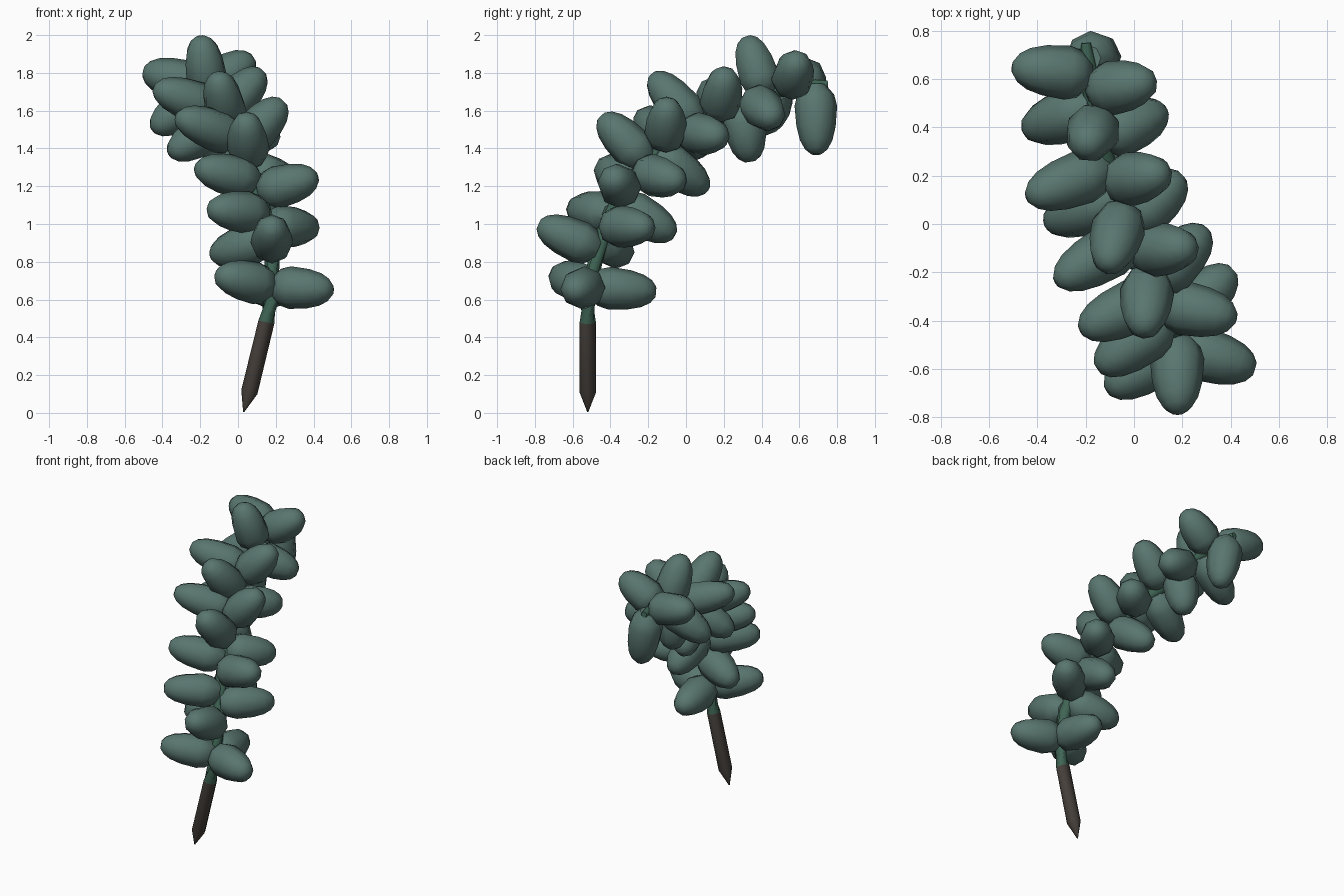
import bpy, bmesh, math
from mathutils import Vector

if "Cube" in bpy.data.objects:
    bpy.data.objects.remove(bpy.data.objects["Cube"])


def material(name, rgb):
    m = bpy.data.materials.new(name)
    m.diffuse_color = (*rgb, 1)
    m.use_nodes = True
    m.node_tree.nodes["Principled BSDF"].inputs["Base Color"].default_value = m.diffuse_color
    return m


leaf_mat = material("leaf_green", (0.10, 0.18, 0.16))
stem_mat = material("stem_green", (0.05, 0.13, 0.09))
bark_mat = material("bark_brown", (0.06, 0.05, 0.042))


def tube(name, rings, sides, mats, pick=lambda c: 0):
    """Skin a list of (centre, direction, radius) rings and cap both ends."""
    bm = bmesh.new()
    loops = []
    for c, d, r in rings:
        q = d.to_track_quat('Z', 'Y')
        loops.append([bm.verts.new(c + q @ Vector((r * math.cos(a), r * math.sin(a), 0)))
                      for a in (2 * math.pi * k / sides for k in range(sides))])
    for lo, hi in zip(loops, loops[1:]):
        for k in range(sides):
            j = (k + 1) % sides
            bm.faces.new((lo[k], lo[j], hi[j], hi[k]))
    bm.faces.new(loops[0][::-1])
    bm.faces.new(loops[-1])
    for f in bm.faces:
        f.material_index = pick(f.calc_center_median())
    me = bpy.data.meshes.new(name)
    bm.to_mesh(me)
    bm.free()
    for m in mats:
        me.materials.append(m)
    ob = bpy.data.objects.new(name, me)
    bpy.context.collection.objects.link(ob)
    bpy.ops.object.select_all(action='DESELECT')
    bpy.context.view_layer.objects.active = ob
    ob.select_set(True)
    bpy.ops.object.shade_smooth_by_angle(angle=math.radians(50))
    return ob


# Stem: pointed brown base, green arching top
path = [Vector(p) for p in (
    (0.03, -0.52, 0.005), (0.06, -0.52, 0.11), (0.15, -0.52, 0.48), (0.18, -0.52, 0.62),
    (0.18, -0.47, 0.85), (0.14, -0.40, 1.05), (0.10, -0.30, 1.22), (0.04, -0.16, 1.38),
    (-0.03, 0.02, 1.50), (-0.10, 0.20, 1.59), (-0.15, 0.40, 1.68), (-0.18, 0.60, 1.73),
    (-0.20, 0.75, 1.74))]
radii = [0.003, 0.044, 0.043, 0.042, 0.042, 0.041, 0.04, 0.04, 0.04, 0.04, 0.04, 0.04, 0.02]
rings = []
for i, p in enumerate(path):
    d = path[min(i + 1, len(path) - 1)] - path[max(i - 1, 0)]
    rings.append((p, d.normalized(), radii[i]))
tube("stem", rings, 8, [bark_mat, stem_mat], lambda c: int(c.z > 0.5))


def along(s):
    """Point at arc length s above the first leaf node."""
    for a, b in zip(path[3:], path[4:]):
        n = (b - a).length
        if s <= n:
            return a.lerp(b, s / n)
        s -= n
    return path[-1]


# Leaf tips in spiral order from the bottom up; leaf bases are evenly spaced
tips = [
    (0.50, -0.60, 0.65), (-0.11, -0.69, 0.73), (0.16, -0.16, 0.64),
    (0.18, -0.78, 1.00), (-0.14, -0.33, 0.83), (0.41, -0.19, 0.98),
    (-0.15, -0.60, 1.08), (0.15, -0.06, 0.94), (0.42, -0.39, 1.25),
    (-0.22, -0.44, 1.30), (0.30, -0.02, 1.22), (0.04, -0.45, 1.57),
    (-0.05, 0.11, 1.18), (0.24, -0.10, 1.65), (-0.32, -0.24, 1.57),
    (0.20, 0.20, 1.46), (-0.11, -0.18, 1.79), (-0.36, 0.00, 1.37),
    (0.13, 0.21, 1.81), (-0.44, 0.11, 1.72), (-0.13, 0.34, 1.33),
    (0.13, 0.47, 1.55), (-0.20, 0.32, 1.99), (-0.45, 0.39, 1.50),
    (0.08, 0.59, 1.88), (-0.50, 0.65, 1.81), (-0.13, 0.69, 1.37)]
profile = [(0.0, 0.055), (0.14, 0.098), (0.30, 0.113), (0.60, 0.104),
           (0.80, 0.086), (0.93, 0.06), (1.0, 0.028)]

# Plump leaves; the lowest three share one node
for i, t in enumerate(tips):
    base, tip = along(0.05 if i < 3 else 0.04 + i * 0.069), Vector(t)
    d = (tip - base).normalized()
    tube(f"leaf_{i + 1:02d}", [(base.lerp(tip, s), d, r) for s, r in profile], 8, [leaf_mat])
